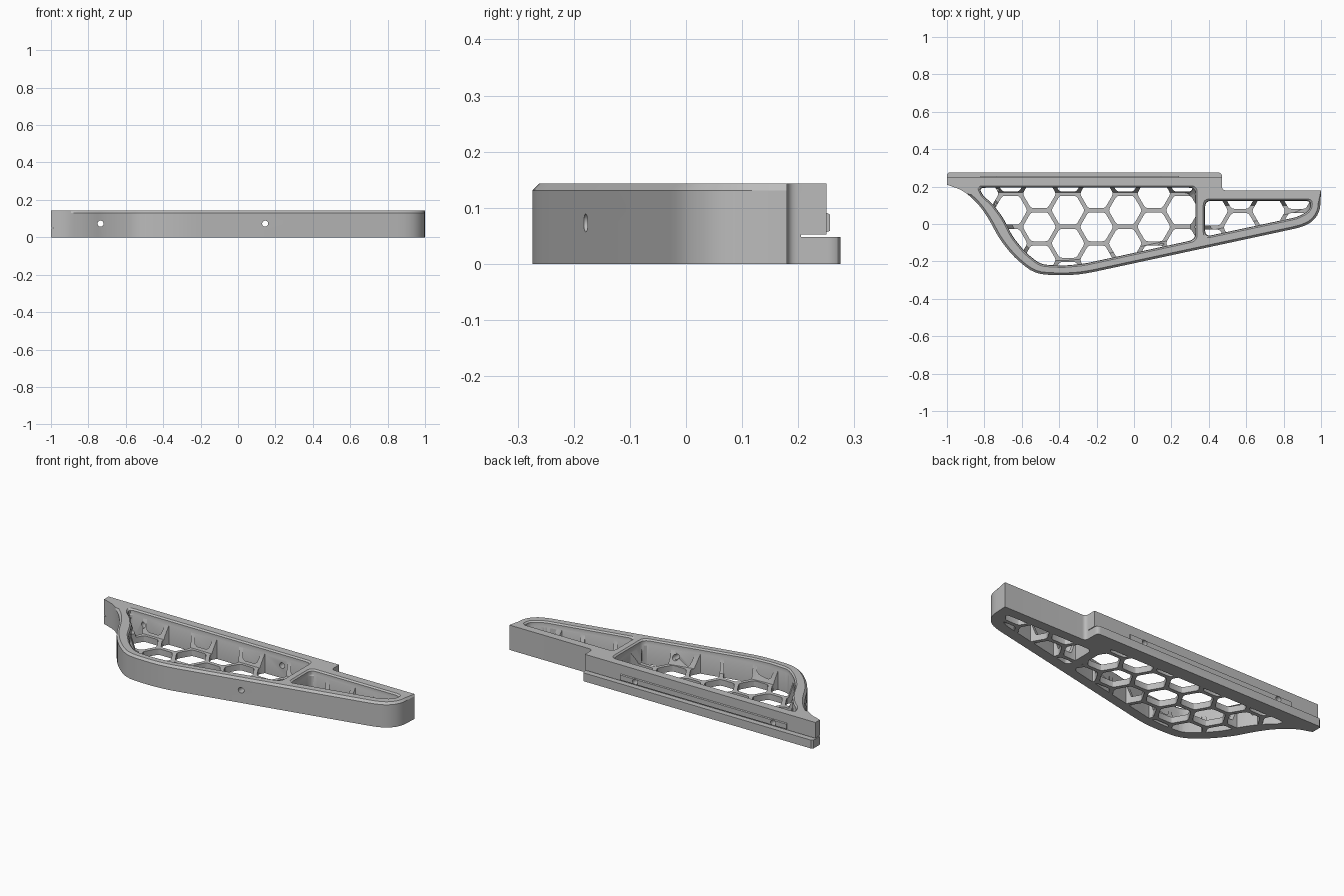
import bpy, bmesh, math
from mathutils import Vector

if "Cube" in bpy.data.objects:
    bpy.data.objects.remove(bpy.data.objects["Cube"])

grey = bpy.data.materials.new("mid_grey")
grey.use_nodes = True
grey.diffuse_color = (0.5, 0.5, 0.5, 1)
grey.node_tree.nodes["Principled BSDF"].inputs["Base Color"].default_value = grey.diffuse_color

HEIGHT, FLOOR, HOLE_Z = 0.143, 0.035, 0.073
PITCH, ROW, BAR = 0.153, 0.177, 0.022


def vecs(pairs):
    return [Vector(p) for p in pairs]


def inset(points, d, keep_above):
    """Mitred inset of a counter-clockwise outline; points above a given y stay put."""
    result = []
    for i, p in enumerate(points):
        if d == 0 or p.y > keep_above:
            result.append(p)
            continue
        a = (p - points[i - 1]).normalized()
        b = (points[(i + 1) % len(points)] - p).normalized()
        na, nb = Vector((-a.y, a.x)), Vector((-b.y, b.x))
        result.append(p + (na + nb) * d / (1 + na.dot(nb)))
    return result


def rounded(points, radius, steps=5):
    """Replace every corner by a short curve."""
    result = []
    for i, p in enumerate(points):
        before, after = points[i - 1] - p, points[(i + 1) % len(points)] - p
        s = p + before.normalized() * min(radius, before.length * 0.42)
        e = p + after.normalized() * min(radius, after.length * 0.42)
        for k in range(steps):
            t = k / (steps - 1)
            result.append(s * (1 - t) ** 2 + p * 2 * t * (1 - t) + e * t * t)
    return result


def add_stack(bm, rings):
    """Close a stack of (z, outline) rings into a solid."""
    rows = [[bm.verts.new((p.x, p.y, z)) for p in pts] for z, pts in rings]
    for low, high in zip(rows, rows[1:]):
        for i in range(len(low)):
            j = (i + 1) % len(low)
            bm.faces.new((low[i], low[j], high[j], high[i]))
    bm.faces.new(rows[0][::-1])
    bm.faces.new(rows[-1])


def finish(name, bm):
    mesh = bpy.data.meshes.new(name)
    bmesh.ops.recalc_face_normals(bm, faces=bm.faces)
    bm.to_mesh(mesh)
    bm.free()
    mesh.materials.append(grey)
    obj = bpy.data.objects.new(name, mesh)
    bpy.context.collection.objects.link(obj)
    return obj


def solid(name, outline, levels, radius=0.0, keep_above=9):
    bm = bmesh.new()
    rings = []
    for z, d in levels:
        pts = inset(outline, d, keep_above)
        rings.append((z, rounded(pts, radius) if radius else pts))
    add_stack(bm, rings)
    return finish(name, bm)


def box(name, x0, x1, y0, y1, z0, z1):
    return solid(name, vecs([(x0, y0), (x1, y0), (x1, y1), (x0, y1)]), [(z0, 0), (z1, 0)])


def combine(target, tool, operation):
    mod = target.modifiers.new("combine", "BOOLEAN")
    mod.object, mod.operation, mod.solver = tool, operation, "EXACT"
    bpy.context.view_layer.objects.active = target
    bpy.ops.object.modifier_apply(modifier=mod.name)
    bpy.data.objects.remove(tool)


def honeycomb(name, cx, cy):
    """Softened hexagonal prisms on a staggered grid around one cell centre."""
    bm = bmesh.new()
    r = (ROW - BAR) / math.sqrt(3)
    for i in range(-6, 7):
        for j in range(-4, 5):
            x, y = cx + i * PITCH, cy + (j + (i % 2) / 2) * ROW
            hexagon = [Vector((x + r * math.cos(k * math.pi / 3), y + r * math.sin(k * math.pi / 3)))
                       for k in range(6)]
            hexagon = rounded(hexagon, 0.014, 3)
            add_stack(bm, [(-0.1, hexagon), (0.113, hexagon)])
    return finish(name, bm)


# Outer wing-shaped body, chamfered along its top front edge
outline = vecs([(-1, 0.25), (-1, 0.21), (-0.91, 0.178), (-0.83, 0.105), (-0.775, 0.025), (-0.72, -0.08),
                (-0.64, -0.18), (-0.53, -0.268), (-0.38, -0.275), (-0.27, -0.268), (0.93, -0.01),
                (0.995, 0.06), (1, 0.18)])
front = rounded(outline, 0.08)[10:-5]
notch = rounded(vecs([(0.6, 0.18), (0.47, 0.18), (0.47, 0.25)]), 0.022, 7)[7:14]
body_outline = outline[:2] + front + outline[-1:] + notch + vecs([(0.47, 0.25)])
frame = solid("bracket_frame", body_outline, [(0, 0), (HEIGHT - 0.012, 0), (HEIGHT, 0.012)], keep_above=0.16)

# Back ledge with a rounded end, and the thin slot above it
ledge_end = rounded(vecs([(0.47, 0.215), (0.47, 0.275), (-0.995, 0.275)]), 0.02)[5:10]
ledge_pts = vecs([(-1, 0.215), (0.47, 0.215)]) + ledge_end + vecs([(-0.99, 0.275), (-1, 0.265)])
combine(frame, solid("ledge", ledge_pts, [(0, 0), (0.048, 0)]), "UNION")
combine(frame, box("slot_cutter", -1.1, 0.6, 0.205, 0.4, 0.048, 0.052), "DIFFERENCE")

# Raised rail on the back face
rail = box("rail", -0.82, 0.24, 0.24, 0.257, 0.052, 0.095)
for v in rail.data.vertices:
    if v.co.y > 0.25:
        v.co.z += 0.007 if v.co.z < HOLE_Z else -0.007
combine(frame, rail, "UNION")

# Two pockets with honeycomb floors and sloped ribs on the walls
big = vecs([(-0.83, 0.196), (-0.81, 0.15), (-0.76, 0.11), (-0.70, 0.03), (-0.65, -0.07), (-0.58, -0.155),
            (-0.50, -0.218), (-0.38, -0.225), (-0.27, -0.215), (0.33, -0.085), (0.33, 0.196)])
small = vecs([(0.378, -0.07), (0.88, 0.037), (0.942, 0.075), (0.947, 0.126), (0.378, 0.126)])
for label, pts, cx, cy in (("large", big, -0.353, 0.0735), ("small", small, 0.567, -0.0185)):
    cells = honeycomb(label + "_cells", cx, cy)
    combine(cells, solid("clip", pts, [(-0.05, 0.002), (0.2, 0.002)], 0.035), "INTERSECT")
    combine(frame, cells, "DIFFERENCE")
    pocket = solid(label + "_pocket", pts,
                   [(FLOOR, 0.028), (0.115, 0), (HEIGHT - 0.008, 0), (HEIGHT + 0.01, -0.018)], 0.035)
    combine(frame, pocket, "DIFFERENCE")

# Two screw holes running front to back
for x in (-0.735, 0.145):
    bpy.ops.mesh.primitive_cylinder_add(vertices=24, radius=0.016, depth=1,
                                        location=(x, 0, HOLE_Z), rotation=(math.pi / 2, 0, 0))
    combine(frame, bpy.context.object, "DIFFERENCE")

# Smooth the curved walls and keep the machined edges crisp
bpy.ops.object.select_all(action="DESELECT")
frame.select_set(True)
bpy.context.view_layer.objects.active = frame
bpy.ops.object.shade_smooth_by_angle(angle=math.radians(25))
